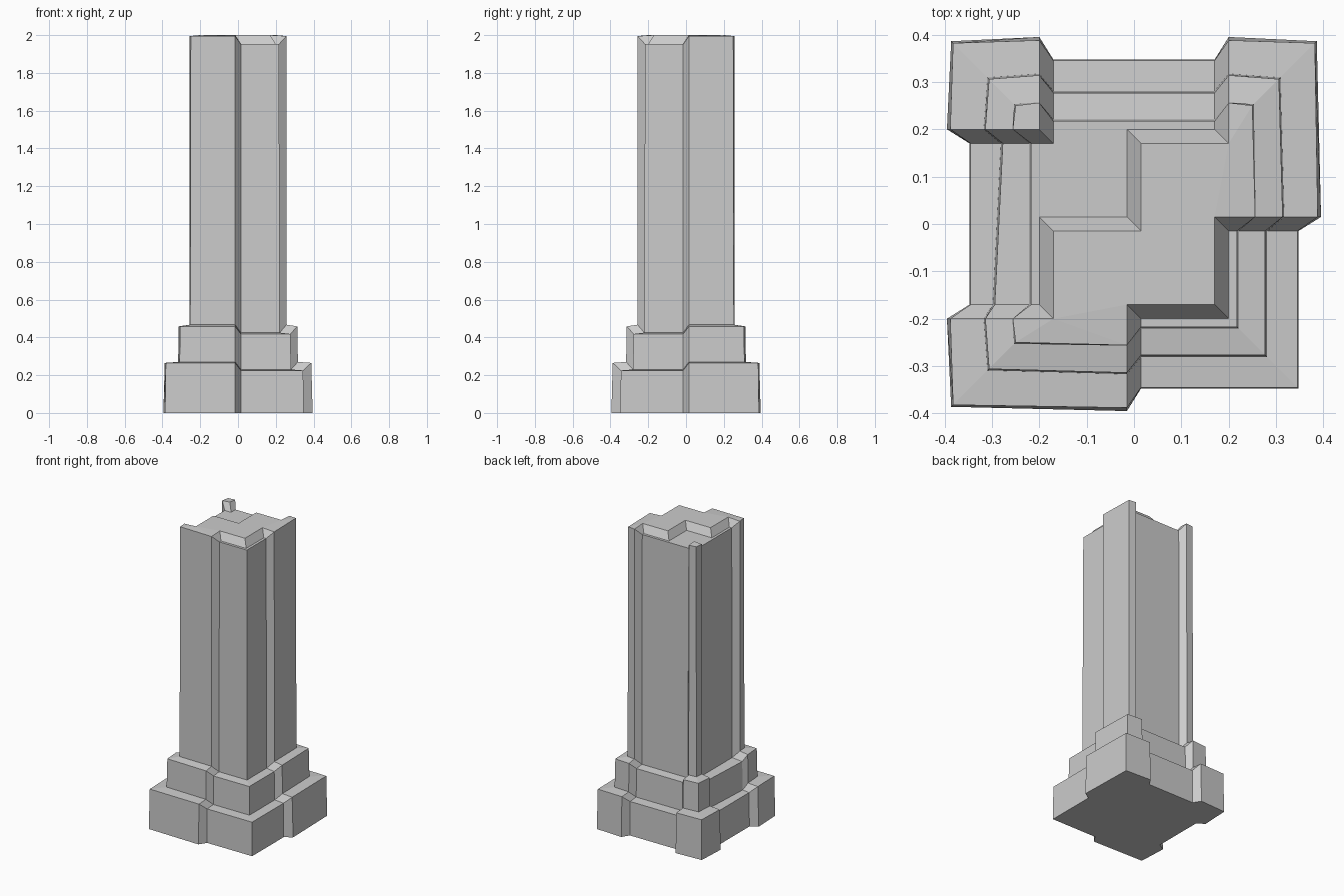
import bpy, bmesh

if "Cube" in bpy.data.objects:
    bpy.data.objects.remove(bpy.data.objects["Cube"])

# Plan outline, counter-clockwise. Each corner: x, y, proud?
# "R" / "r" stand for the wall offset of that level (E = slightly flared free end).
PLAN = [
    ("-E", -.2, 1), ("-R", "-R", 1), (-.015, "-E", 1),       # front-left proud block
    (.015, "-R", 0), ("R", "-R", 0), ("R", -.015, 0),        # front-right recess
    ("E", .015, 1), ("R", "R", 1), (.2, "E", 1),             # back-right proud block
    (.17, "R", 0), (-.17, "R", 0),                           # back recess
    (-.2, "E", 1), ("-R", "R", 1), ("-E", .2, 1),            # back-left corner post
    ("-R", .17, 0), ("-R", -.17, 0),                         # left recess
]
# Levels: proud offset, proud z, recessed offset, recessed z, free-end flare
LEVELS = [
    (.386, 0, .347, 0, .009),
    (.382, .265, .345, .225, .006),
    (.309, .27, .281, .23, .008),
    (.306, .458, .277, .418, .008),
    (.253, .467, .221, .425, .004),
    (.25, 1.995, .217, 1.952, .006),
]


def coord(c, off, flare):
    if not isinstance(c, str):
        return c
    value = off + (flare if "E" in c else 0)
    return -value if c[0] == "-" else value


bm = bmesh.new()

# Stepped base and shaft: loft the outline through the levels
rings = []
for i, (R, zR, r, zr, flare) in enumerate(LEVELS):
    ring = []
    for j, (x, y, proud) in enumerate(PLAN):
        off, z = (R, zR) if proud else (r, zr)
        if j == 15 and i in (2, 3):
            off += .017          # slightly skewed left wall of the middle step
        ring.append(bm.verts.new((coord(x, off, flare), coord(y, off, flare), z)))
    rings.append(ring)
n = len(PLAN)
for lo, hi in zip(rings, rings[1:]):
    for j in range(n):
        k = (j + 1) % n
        bm.faces.new((lo[j], lo[k], hi[k], hi[j]))
bm.faces.new(rings[0][::-1])

# Top: raised diagonal staircase band with sunken corners
t = rings[-1]
HIGH, LOW = 2.0, 1.952


def path(points, z):
    return [bm.verts.new((x, y, z)) for x, y in points]


def slope(high, low):
    for a, b, c, d in zip(high, high[1:], low[1:], low):
        bm.faces.new((a, b, c, d))


up_hi = path([(-.17, -.2), (-.17, -.015), (.015, -.015), (.015, .17), (.2, .17)], HIGH)
up_lo = path([(-.2, -.17), (-.2, .015), (-.015, .015), (-.015, .2), (.17, .2)], LOW)
dn_hi = path([(-.015, -.17), (.17, -.17), (.17, .015)], HIGH)
dn_lo = path([(.015, -.2), (.2, -.2), (.2, -.015)], LOW)
post_hi, = path([(-.2, .2)], HIGH)
post_lo, = path([(-.17, .17)], LOW)

slope([t[0]] + up_hi + [t[8]], [t[15]] + up_lo + [t[9]])
slope([t[2]] + dn_hi + [t[6]], [t[3]] + dn_lo + [t[5]])
slope([t[11], post_hi, t[13]], [t[10], post_lo, t[14]])
bm.faces.new(t[0:3] + dn_hi + t[6:9] + up_hi[::-1])
bm.faces.new(t[3:6] + dn_lo[::-1])
bm.faces.new([t[15]] + up_lo + [t[9], t[10], post_lo, t[14]])
bm.faces.new([t[11], t[12], t[13], post_hi])

bmesh.ops.recalc_face_normals(bm, faces=bm.faces)
bmesh.ops.triangulate(bm, faces=[f for f in bm.faces if len(f.verts) > 4])
mesh = bpy.data.meshes.new("stepped_pillar")
bm.to_mesh(mesh)
bm.free()
bpy.context.collection.objects.link(bpy.data.objects.new("stepped_pillar", mesh))
